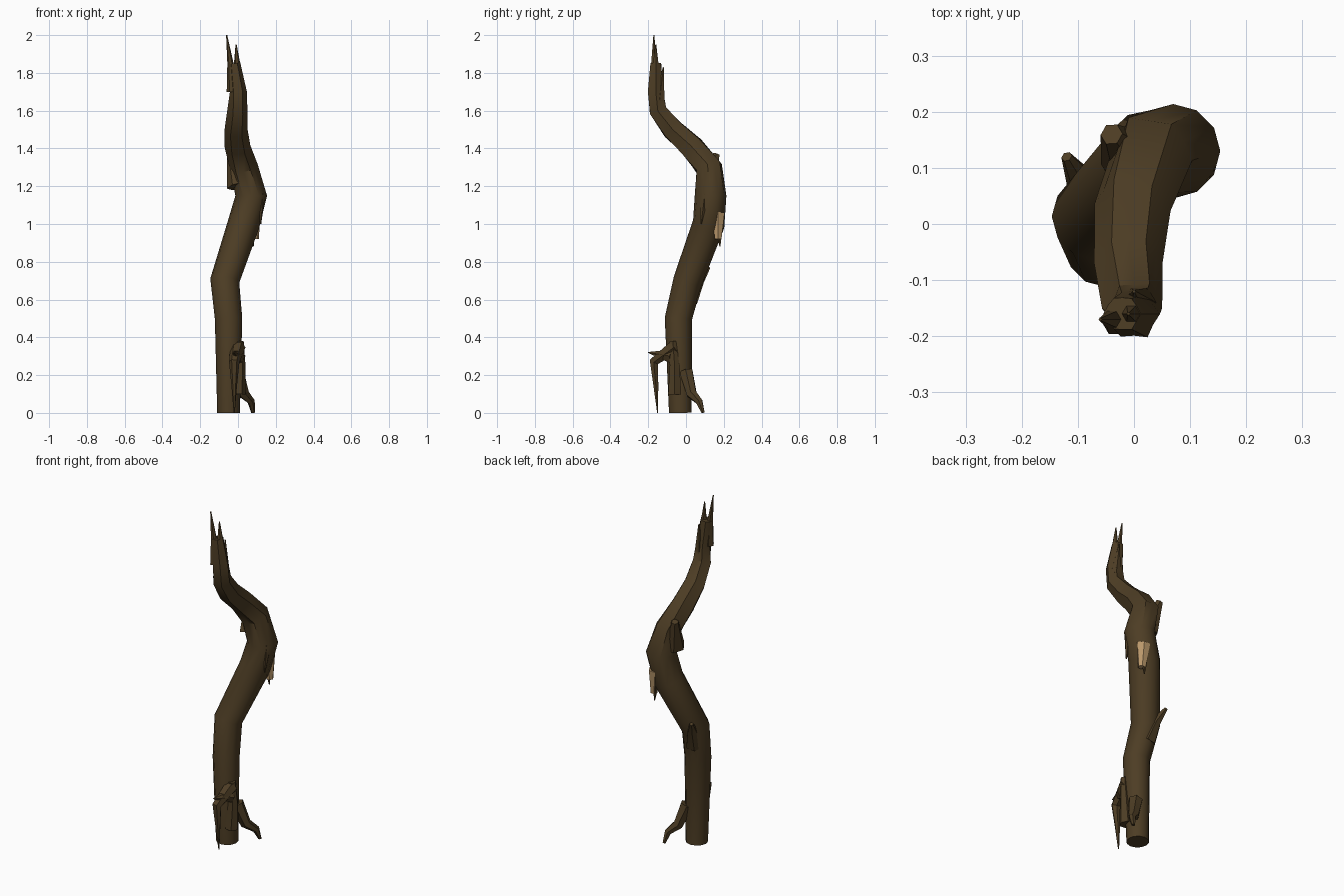
import bpy, bmesh, math, random
from mathutils import Vector

random.seed(4)
if "Cube" in bpy.data.objects:
    bpy.data.objects.remove(bpy.data.objects["Cube"])


def material(name, colour):
    mat = bpy.data.materials.new(name)
    mat.use_nodes = True
    mat.diffuse_color = colour
    mat.node_tree.nodes["Principled BSDF"].inputs["Base Color"].default_value = colour
    return mat


bark = material("dark bark", (0.075, 0.047, 0.018, 1))
wood = material("exposed wood", (0.5, 0.32, 0.15, 1))


def tube(name, path, radius_rule, mat=bark, sides=6, gnarl_rule=None):
    """Skin rings square to a path; the rules give radius and roughness at each point."""
    points = [Vector(point) for point in path]
    last = len(points) - 1
    bm = bmesh.new()
    loops = []
    for index, centre in enumerate(points):
        along = (points[min(index + 1, last)] - points[max(index - 1, 0)]).normalized()
        across = Vector((1, 0, 0))
        across = (across - along * across.dot(along)).normalized()
        outward = along.cross(across)
        radius = radius_rule(centre, index / last)
        loop = []
        for side in range(sides):
            angle = math.tau * side / sides
            grow = radius
            if gnarl_rule:
                ridge = (-1) ** side + random.uniform(-1, 1)
                grow += radius * gnarl_rule(centre) * ridge
            place = centre + (across * math.cos(angle) + outward * math.sin(angle)) * grow
            place.z = max(place.z, 0)
            loop.append(bm.verts.new(place))
        loops.append(loop)
    for low, high in zip(loops, loops[1:]):
        for side in range(sides):
            bm.faces.new((low[side - 1], low[side], high[side], high[side - 1]))
    bm.faces.new(loops[0])
    bm.faces.new(loops[-1])
    bmesh.ops.recalc_face_normals(bm, faces=bm.faces)

    mesh = bpy.data.meshes.new(name)
    bm.to_mesh(mesh)
    bm.free()
    mesh.materials.append(mat)
    obj = bpy.data.objects.new(name, mesh)
    bpy.context.collection.objects.link(obj)
    bpy.ops.object.select_all(action="DESELECT")
    obj.select_set(True)
    bpy.context.view_layer.objects.active = obj
    bpy.ops.object.shade_smooth_by_angle(angle=math.radians(35))


def splinter(name, thickness, *path, mat=bark, tip=0.003):
    """A spike that narrows evenly from its root to its tip."""
    def narrowing(centre, progress):
        return thickness + (tip - thickness) * progress

    tube(name, path, narrowing, mat)


def stem_radius(centre, progress):
    # Swells gently up to the bend, then thins towards the top
    return min(0.06 + centre.z / 40, 0.17 - centre.z * 0.075)


def stem_gnarl(centre):
    # Smooth below the bend, ridged above it
    return 0.07 if centre.z > 1.2 else 0


# Crooked main stem
tube("stem", [
    (-.05, -.03, 0),
    (-.05, -.04, .5),
    (-.07, .01, .7),
    (.03, .12, 1),
    (.07, .13, 1.15),
    (.03, .12, 1.3),
    (0, .03, 1.41),
    (-.01, -.07, 1.5),
    (0, -.15, 1.6),
    (0, -.16, 1.7),
    (-.02, -.16, 1.85),
], stem_radius, sides=12, gnarl_rule=stem_gnarl)

# Splintered top
splinter("tall_splinter", 0.03, (-.03, -.17, 1.7), (-.04, -.17, 1.85), (-.06, -.17, 2))
splinter("short_splinter", 0.03, (0, -.16, 1.75), (-.01, -.16, 1.95))
splinter("back_splinter", 0.03, (.01, -.14, 1.65), (0, -.12, 1.83))

# Jutting shoulder on the upper bend
splinter("bend_shoulder", 0.06, (0, .11, 1.2), (-.04, .16, 1.37), tip=0.02)

# Torn bark on the back, with bare wood beneath and a hanging sliver
splinter("torn_bark", 0.06, (.07, .14, 1.2), (.07, .17, 1.05), (.08, .18, .88))
splinter("bare_wood", 0.04, (.08, .17, 1.06), (.09, .17, .92), mat=wood, tip=0.02)
splinter("hanging_sliver", 0.025, (.12, .1, 1.16), (.12, .08, 1))

# Broken twig on the back
splinter("twig_stub", 0.05, (-.07, .02, .6), (-.09, .07, .7), (-.12, .12, .77), tip=0.01)

# Shard peeling off the front near the ground
splinter("front_shard", 0.04, (0, -.06, .35), (-.02, -.17, .27), (-.02, -.16, .15), (-.02, -.15, 0))
splinter("shard_prong", 0.04, (0, -.08, .3), (-.02, -.2, .32))
splinter("front_ridge", 0.04, (0, -.06, .1), (.01, -.06, .25), (.01, -.07, .38), tip=0.02)

# Side root curling to the ground
splinter("side_root", 0.04, (-.01, 0, .22), (.03, .03, .1), (.07, .07, .06), (.08, .09, 0), tip=0.01)
